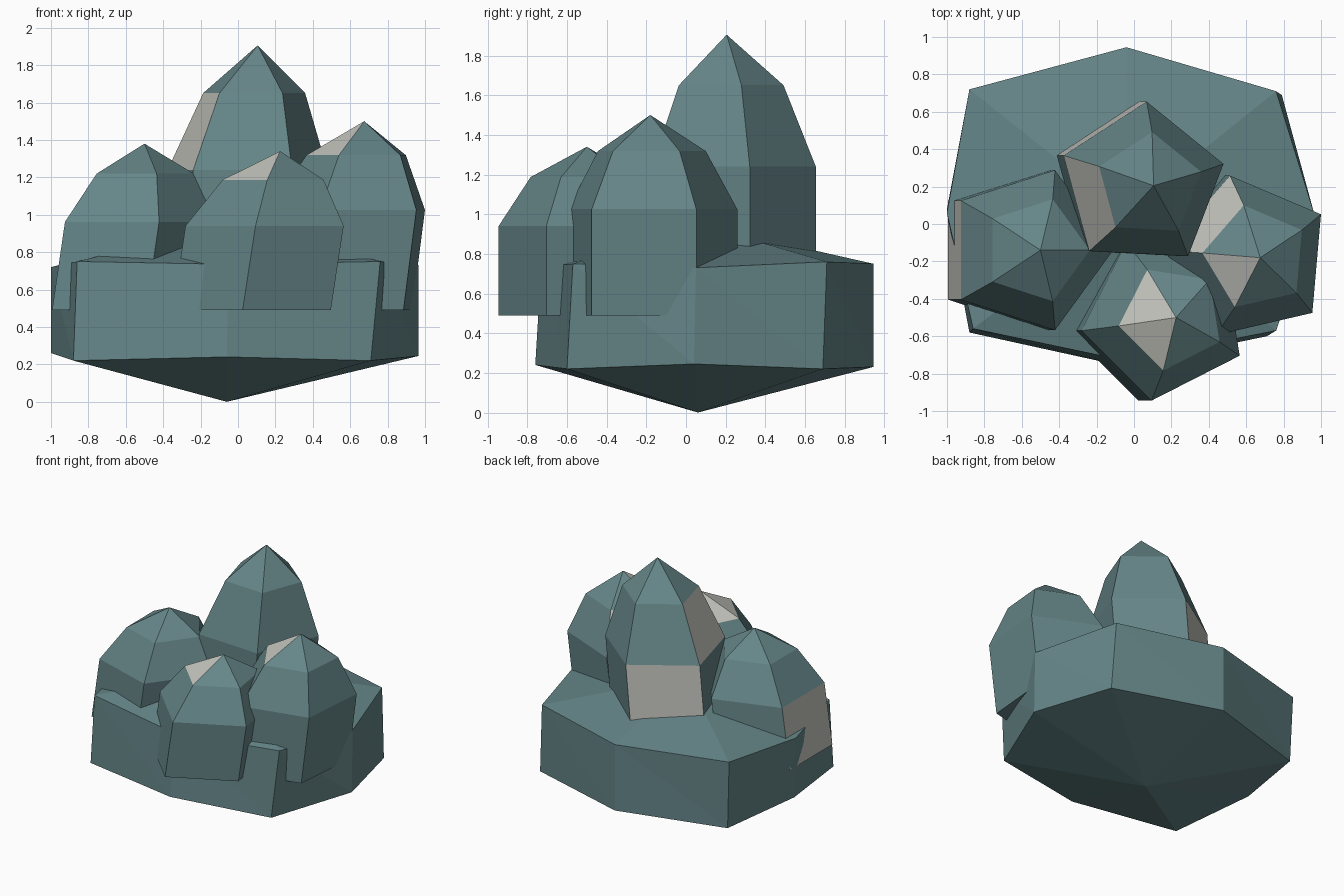
import bpy
import bmesh
from math import cos, sin, radians
from mathutils import Vector

if "Cube" in bpy.data.objects:
    bpy.data.objects.remove(bpy.data.objects["Cube"], do_unlink=True)


def material(name, color):
    mat = bpy.data.materials.new(name)
    mat.use_nodes = True
    mat.diffuse_color = color
    mat.node_tree.nodes["Principled BSDF"].inputs["Base Color"].default_value = color
    return mat


teal = material("slate_teal", (0.13, 0.235, 0.245, 1))
pale = material("pale_grey", (0.56, 0.56, 0.52, 1))


def finish(name, bm):
    bmesh.ops.recalc_face_normals(bm, faces=bm.faces)
    mesh = bpy.data.meshes.new(name)
    bm.to_mesh(mesh)
    bm.free()
    mesh.materials.append(teal)
    mesh.materials.append(pale)
    obj = bpy.data.objects.new(name, mesh)
    bpy.context.collection.objects.link(obj)


def bridge(bm, low, high):
    """Join two equal rings with quads and return them in order."""
    n = len(low)
    return [bm.faces.new((low[i], low[(i + 1) % n], high[(i + 1) % n], high[i]))
            for i in range(n)]


def fan(bm, ring, tip):
    """Close a ring to a point and return the triangles in order."""
    n = len(ring)
    return [bm.faces.new((ring[i], ring[(i + 1) % n], tip)) for i in range(n)]


# Rock base: an uneven eight-sided drum with a pointed top and bottom
def rock_base():
    lower = [(-0.06, -0.76, 0.24), (0.71, -0.60, 0.22), (0.965, 0.04, 0.245),
             (0.79, 0.69, 0.22), (-0.04, 0.945, 0.23), (-0.86, 0.71, 0.22),
             (-1.0, 0.08, 0.26), (-0.88, -0.58, 0.22)]
    upper = [(-0.05, -0.73, 0.735), (0.76, -0.57, 0.75), (0.965, 0.05, 0.73),
             (0.76, 0.71, 0.76), (-0.04, 0.945, 0.75), (-0.88, 0.72, 0.75),
             (-1.0, 0.06, 0.72), (-0.86, -0.56, 0.75)]
    bm = bmesh.new()
    low = [bm.verts.new(p) for p in lower]
    high = [bm.verts.new(p) for p in upper]
    sides = bridge(bm, low, high)
    fan(bm, low, bm.verts.new((-0.06, 0.06, 0)))
    fan(bm, high, bm.verts.new((-0.05, 0.06, 0.95)))
    bmesh.ops.triangulate(bm, faces=sides)
    finish("rock_base", bm)


# Boulders: five-sided spires that lean sideways and share one profile
FOOT, LEAN, SIDES = 0.49, 0.13, 5
PROFILE = [(0, 0.45), (0.53, 0.45), (0.82, 0.287)]  # height share, radius


def boulder(name, tip, turn, pale_faces):
    """pale_faces holds (band, side) pairs; band 2 is the pointed cap."""
    tip = Vector(tip)
    bm = bmesh.new()
    rings = []
    for share, radius in PROFILE:
        x = tip.x - LEAN * (1 - share)
        z = FOOT + (tip.z - FOOT) * share
        angles = [radians(turn + 360 / SIDES * i) for i in range(SIDES)]
        rings.append([bm.verts.new((x + radius * cos(a), tip.y + radius * sin(a), z))
                      for a in angles])
    bands = [bridge(bm, rings[0], rings[1]), bridge(bm, rings[1], rings[2]),
             fan(bm, rings[2], bm.verts.new(tip))]
    bm.faces.new(list(reversed(rings[0])))
    for band, side in pale_faces:
        bands[band][side].material_index = 1
    finish(name, bm)


rock_base()
boulder("tall_boulder", (0.105, 0.205, 1.905), 15, [(0, 1), (1, 2)])
boulder("right_boulder", (-0.5, -0.14, 1.38), 0, [(0, 2)])
boulder("front_boulder", (0.225, -0.5, 1.34), 45, [(2, 1), (2, 2)])
boulder("left_boulder", (0.675, -0.18, 1.5), 31, [(1, 1), (2, 2)])
